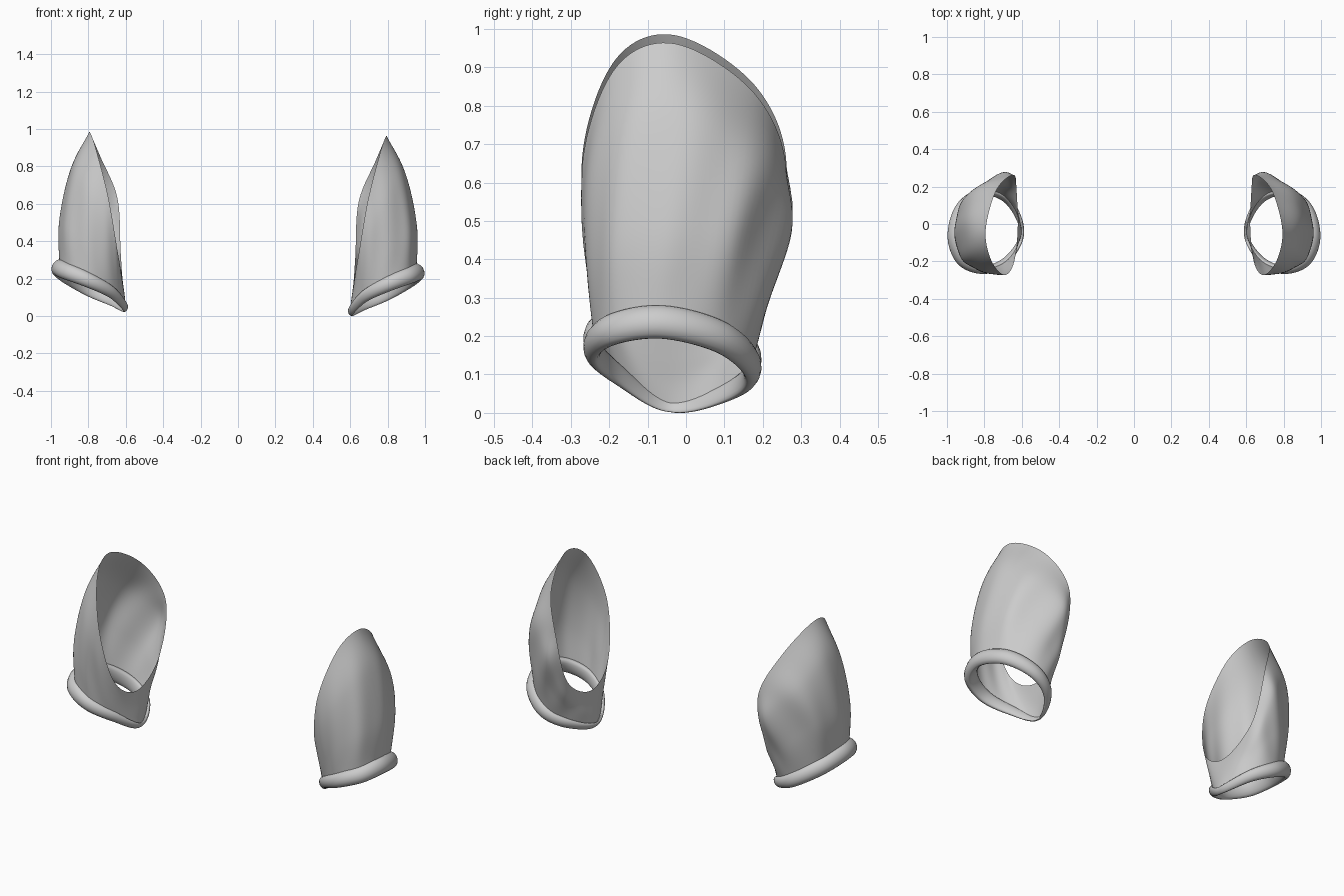
import bpy, math
from mathutils import Vector

if "Cube" in bpy.data.objects:
    bpy.data.objects.remove(bpy.data.objects["Cube"])

# Profiles running from cuff to armhole edge, one per 45 degrees:
# outer, outer front, front, inner front, inner, inner back, back, outer back
PROFILES = [
    [(.955, -.06, .235), (.955, -.04, .48), (.893, -.03, .77), (.793, -.03, .962)],
    [(.91, -.19, .215), (.908, -.2, .45), (.855, -.2, .70), (.765, -.19, .89)],
    [(.79, -.235, .165), (.775, -.255, .33), (.74, -.272, .5), (.695, -.272, .62)],
    [(.67, -.175, .10), (.66, -.19, .18), (.65, -.2, .25), (.643, -.21, .32)],
    [(.60, -.04, .018), (.605, -.035, .08), (.613, -.03, .14), (.622, -.03, .21)],
    [(.67, .115, .06), (.655, .14, .16), (.643, .165, .24), (.628, .18, .33)],
    [(.79, .165, .12), (.755, .218, .3), (.70, .272, .49), (.645, .262, .61)],
    [(.91, .09, .195), (.91, .13, .45), (.855, .165, .66), (.735, .182, .828)],
]
PROFILES = [[Vector(p) for p in row] for row in PROFILES]
AROUND, ALONG, ROLL = 96, 30, 16


def spline(a, b, c, d, t):
    return 0.5 * (2 * b + (c - a) * t + (2 * a - 5 * b + 4 * c - d) * t * t
                  + (3 * b - a - 3 * c + d) * t ** 3)


def along(row, v):
    pts = [2 * row[0] - row[1]] + row + [2 * row[-1] - row[-2]]
    s = v * (len(row) - 1)
    i = min(int(s), len(row) - 2)
    return spline(*pts[i:i + 4], s - i)


def surface(u, v):
    s = u * 8
    i = int(s)
    return spline(*[along(PROFILES[(i + k) % 8], v) for k in (-1, 0, 1, 2)], s - i)


def make(name, rows, side, lift, closed):
    n, m = len(rows), len(rows[0])
    verts = [(side * p.x, p.y, p.z + lift) for r in rows for p in r]
    faces = []
    for i in range(n):
        for j in range(m if closed else m - 1):
            a, b = (i + 1) % n, (j + 1) % m
            f = (i * m + j, i * m + b, a * m + b, a * m + j)
            faces.append(f if side > 0 else f[::-1])
    mesh = bpy.data.meshes.new(name)
    mesh.from_pydata(verts, [], faces)
    mesh.shade_smooth()
    ob = bpy.data.objects.new(name, mesh)
    bpy.context.collection.objects.link(ob)
    return ob


# Sleeve cloth, with soft diagonal folds strongest at the back underarm
cloth = []
centre = Vector((.785, -.03, .15))
for i in range(AROUND):
    u = i / AROUND
    row = []
    for j in range(ALONG + 1):
        v = j / ALONG
        p = surface(u, v)
        out = Vector((p.x - .76, p.y, 0)).normalized()
        back = max(0, math.cos((u - .78) * 2 * math.pi))
        front = max(0, math.cos((u - .2) * 2 * math.pi))
        fold = math.sin(u * 2 * math.pi * 9 + v * 5)
        p += out * fold * math.sin(math.pi * v) * (.006 * back + .003 * front)
        row.append(p)
    cloth.append(row)

# Rolled cuff: a tube following the tilted hem, flat within and thin at the underarm
axis = (PROFILES[0][0] - PROFILES[4][0]).cross(PROFILES[6][0] - PROFILES[2][0]).normalized()
roll = []
for i in range(AROUND):
    u = i / AROUND
    p = surface(u, 0)
    out = p - centre
    out = (out - axis * out.dot(axis)).normalized()
    w = (.5 + .5 * math.cos(u * 2 * math.pi)) ** .5
    rx, rz = .009 + .032 * w, .018 + .030 * w
    ring = []
    for k in range(ROLL):
        a = -2 * math.pi * k / ROLL
        c = math.cos(a)
        ring.append(p + out * rx * c * (1 if c > 0 else .5) + axis * rz * math.sin(a))
    roll.append(ring)

for label, side, lift in (("right", 1, 0), ("left", -1, .022)):
    make(label + "_sleeve", cloth, side, lift, False)
    make(label + "_cuff", roll, side, lift, True)
